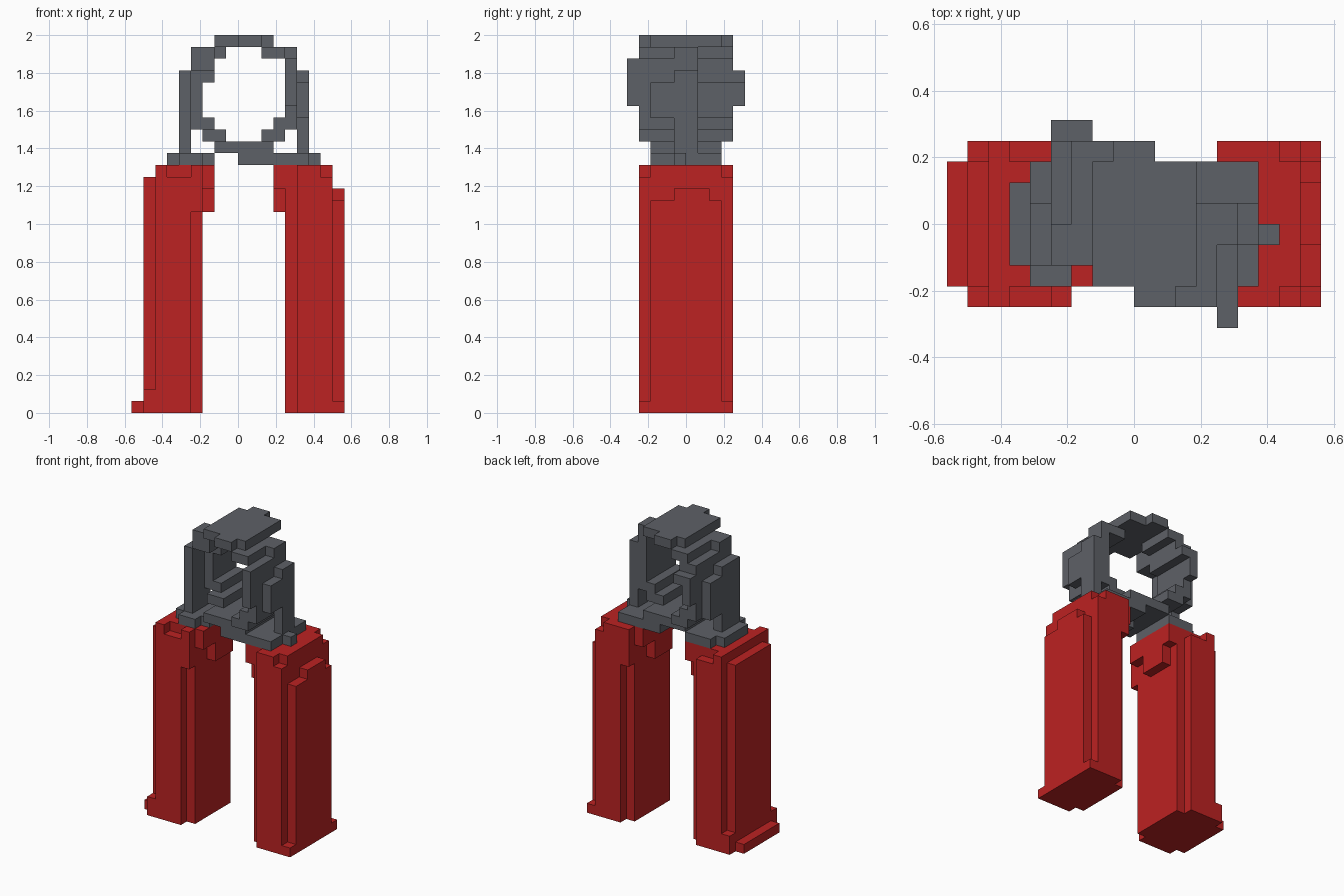
import bpy, bmesh, math
from mathutils import Vector

if "Cube" in bpy.data.objects:
    bpy.data.objects.remove(bpy.data.objects["Cube"], do_unlink=True)

U = 0.0625  # one block


def material(name, rgb):
    m = bpy.data.materials.new(name)
    m.use_nodes = True
    m.diffuse_color = (*rgb, 1)
    bsdf = next(n for n in m.node_tree.nodes if n.type == 'BSDF_PRINCIPLED')
    bsdf.inputs["Base Color"].default_value = (*rgb, 1)
    return m


red = material("red", (0.503, 0.016, 0.016))
grey = material("steel grey", (0.111, 0.119, 0.136))

AXES = [(a, s) for a in range(3) for s in (0, 1)]


def blocks(name, mat, boxes):
    """Fuse boxes (x0, x1, y0, y1, z0, z1 in blocks) into one clean shell."""
    cells = {(x, y, z) for x0, x1, y0, y1, z0, z1 in boxes
             for x in range(x0, x1) for y in range(y0, y1) for z in range(z0, z1)}
    bm = bmesh.new()
    for c in sorted(cells):
        for a, s in AXES:
            n = list(c)
            n[a] += 1 if s else -1
            if tuple(n) in cells:
                continue
            b, d = (a + 1) % 3, (a + 2) % 3
            quad = []
            for i, j in ((0, 0), (1, 0), (1, 1), (0, 1)):
                v = list(c)
                v[a] += s
                v[b] += i
                v[d] += j
                quad.append(bm.verts.new(Vector(v) * U))
            bm.faces.new(quad if s else quad[::-1])
    bmesh.ops.remove_doubles(bm, verts=bm.verts, dist=1e-4)
    bmesh.ops.dissolve_limit(bm, angle_limit=math.radians(1),
                             verts=bm.verts, edges=bm.edges)
    me = bpy.data.meshes.new(name)
    bm.to_mesh(me)
    bm.free()
    me.materials.append(mat)
    ob = bpy.data.objects.new(name, me)
    bpy.context.collection.objects.link(ob)
    return ob


# Grips: long boxes with notched corners and a stepped inner shoulder
blocks("right_grip", red, [
    (-7, -4, -4, 4, 0, 20),
    (-7, -4, -3, 3, 20, 21),
    (-7, -6, -4, 4, 20, 21),
    (-8, -7, -3, 3, 2, 20),
    (-8, -7, -4, 4, 0, 2),
    (-9, -8, -3, 3, 0, 1),
    (-4, -3, -3, 3, 0, 21),
    (-4, -3, -4, -2, 17, 21),
    (-3, -2, -3, 3, 19, 21),
    (-3, -2, -1, 2, 17, 19),
])
blocks("left_grip", red, [
    (5, 8, -4, 4, 0, 20),
    (5, 8, -3, 3, 20, 21),
    (5, 7, -4, 4, 20, 21),
    (8, 9, -3, 3, 0, 18),
    (8, 9, -1, 2, 18, 19),
    (8, 9, -4, 4, 0, 1),
    (4, 5, -3, 3, 0, 21),
    (4, 5, 2, 4, 17, 21),
    (3, 4, -3, 3, 19, 21),
    (3, 4, -2, 1, 17, 19),
])

# Brackets that seat the ring on the grips
blocks("right_bracket", grey, [
    (-6, -5, -2, 2, 21, 22),
    (-5, -3, -3, 3, 21, 22),
    (-3, -2, -2, 3, 21, 22),
])
blocks("left_bracket", grey, [
    (0, 3, -3, 0, 21, 22),
    (1, 3, 0, 3, 21, 22),
    (3, 6, -3, 3, 21, 22),
    (6, 7, -1, 0, 21, 22),
])

# Ring: floor, roof and two offset side walls
blocks("ring_floor", grey, [(-2, 3, -3, 3, 22, 23)])
blocks("ring_roof", grey, [
    (-2, 3, -3, 3, 31, 32),
    (-1, 1, 3, 4, 31, 32),
    (0, 2, -4, -3, 31, 32),
])
blocks("left_ring_wall", grey, [
    (5, 6, -1, 1, 22, 29),
    (5, 6, -3, -1, 25, 28),
    (4, 5, -4, 1, 24, 30),
    (4, 5, -5, -4, 26, 30),
    (4, 5, -1, 1, 30, 31),
    (2, 4, -4, 1, 30, 31),
    (3, 4, -4, 1, 24, 25),
    (2, 4, -4, 1, 23, 24),
])
blocks("right_ring_wall", grey, [
    (-5, -4, -2, 1, 22, 29),
    (-5, -4, 1, 3, 24, 28),
    (-4, -3, 0, 4, 24, 30),
    (-4, -3, 4, 5, 26, 29),
    (-4, -2, -2, 0, 29, 31),
    (-3, -2, 0, 5, 28, 29),
    (-3, -2, 0, 4, 29, 30),
    (-3, -1, 0, 4, 30, 31),
    (-3, -2, 0, 4, 24, 25),
    (-3, -1, -1, 4, 23, 24),
])
